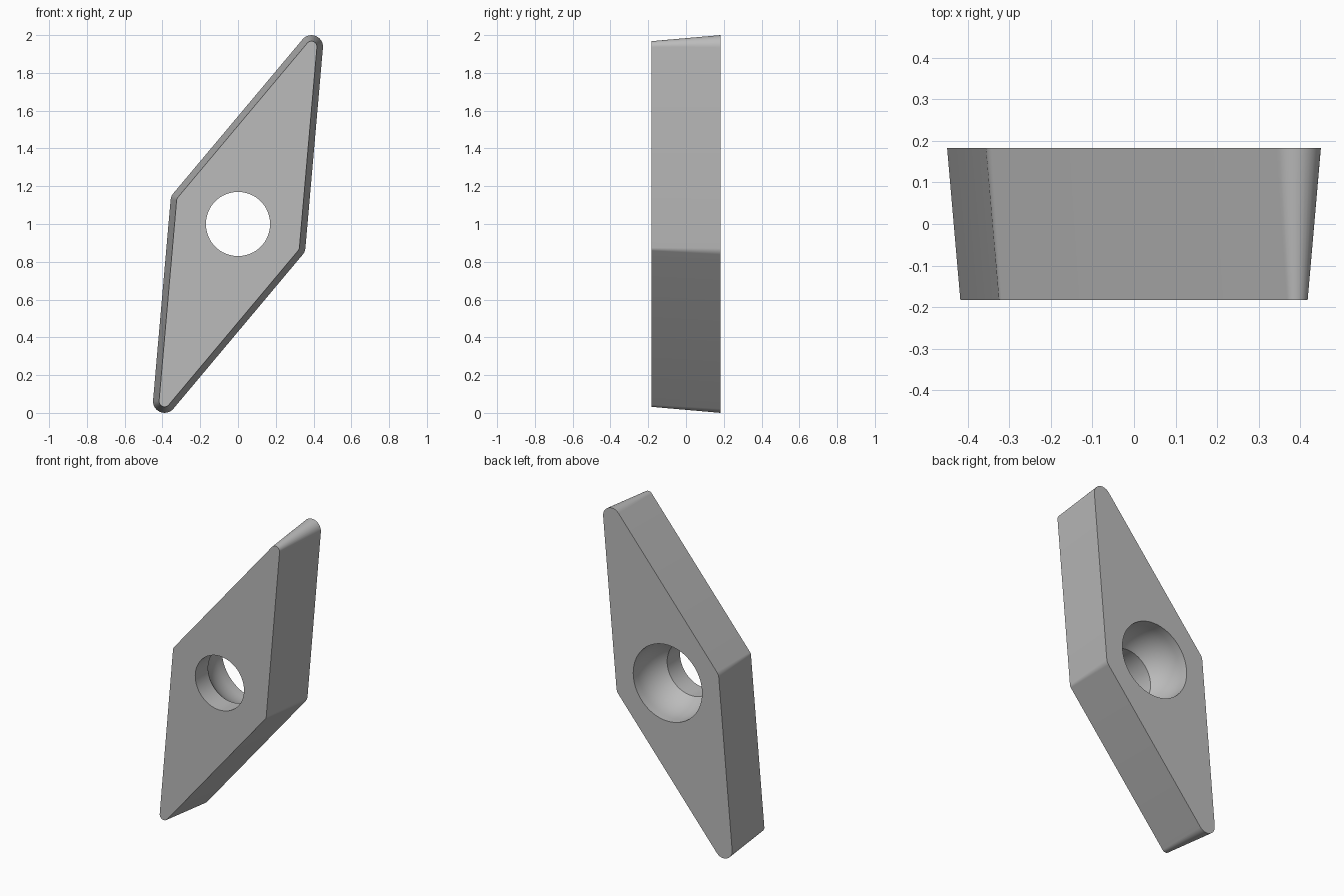
import bpy
import bmesh
from math import sin, cos, radians, sqrt, pi

if "Cube" in bpy.data.objects:
    bpy.data.objects.remove(bpy.data.objects["Cube"], do_unlink=True)

HALF = 0.183            # half thickness
CORE = 0.3056           # inner rhombus half width, before rounding
TIP = radians(17.5)     # half of the sharp corner angle
AXIS = radians(67.5)    # lean of the long axis
HOLE_FRONT, HOLE_BACK = 0.17, 0.24


def add_ring(bm, points, y):
    """Closed loop of vertices in the plane at depth y."""
    return [bm.verts.new((x, y, z + 1)) for x, z in points]


def rounded_rhombus(radius, steps=12):
    points = []
    for k in range(4):
        sharp = k % 2 == 0
        reach = CORE / (sin(TIP) if sharp else cos(TIP))
        sweep = pi / 2 - TIP if sharp else TIP
        mid = AXIS + k * pi / 2
        for i in range(steps + 1):
            a = mid + sweep * (2 * i / steps - 1)
            points.append((reach * cos(mid) + radius * cos(a),
                           reach * sin(mid) + radius * sin(a)))
    return points


def circle(radius, steps=64):
    return [(radius * cos(2 * pi * i / steps), radius * sin(2 * pi * i / steps))
            for i in range(steps)]


def join_rings(bm, a, b):
    n = len(a)
    for i in range(n):
        j = (i + 1) % n
        bm.faces.new((a[i], a[j], b[j], b[i]))


def cap(bm, *rings):
    """Flat face between an outline and the hole."""
    edges = [bm.edges.get((r[i - 1], r[i])) for r in rings for i in range(len(r))]
    bmesh.ops.triangle_fill(bm, use_beauty=True, use_dissolve=False, edges=edges)


# Hole profile: straight throat, bowl-shaped seat, straight rim
throat_y, rim_y = -0.055, 0.135
rise, depth = HOLE_BACK - HOLE_FRONT, rim_y - throat_y
arc = (depth ** 2 + rise ** 2) / (2 * rise)
profile = [(HOLE_FRONT, -HALF)]
for i in range(11):
    y = throat_y + depth * i / 10
    profile.append((HOLE_BACK - arc + sqrt(arc ** 2 - (rim_y - y) ** 2), y))
profile.append((HOLE_BACK, HALF))

# Tapered body with the hole through it
bm = bmesh.new()
front = add_ring(bm, rounded_rhombus(0.029), -HALF)
back = add_ring(bm, rounded_rhombus(0.061), HALF)
join_rings(bm, front, back)
hole = [add_ring(bm, circle(r), y) for r, y in profile]
for a, b in zip(hole, hole[1:]):
    join_rings(bm, a, b)
cap(bm, front, hole[0])
cap(bm, back, hole[-1])
bmesh.ops.recalc_face_normals(bm, faces=bm.faces)
mesh = bpy.data.meshes.new("cutting_insert")
bm.to_mesh(mesh)
bm.free()
insert = bpy.data.objects.new("cutting_insert", mesh)
bpy.context.collection.objects.link(insert)

# Plain grey metal
grey = bpy.data.materials.new("grey_metal")
grey.use_nodes = True
colour = (0.5, 0.5, 0.5, 1)
grey.diffuse_color = colour
grey.node_tree.nodes["Principled BSDF"].inputs["Base Color"].default_value = colour
mesh.materials.append(grey)

# Smooth corners, sharp rims
bpy.ops.object.select_all(action="DESELECT")
insert.select_set(True)
bpy.context.view_layer.objects.active = insert
bpy.ops.object.shade_smooth_by_angle(angle=radians(30))
